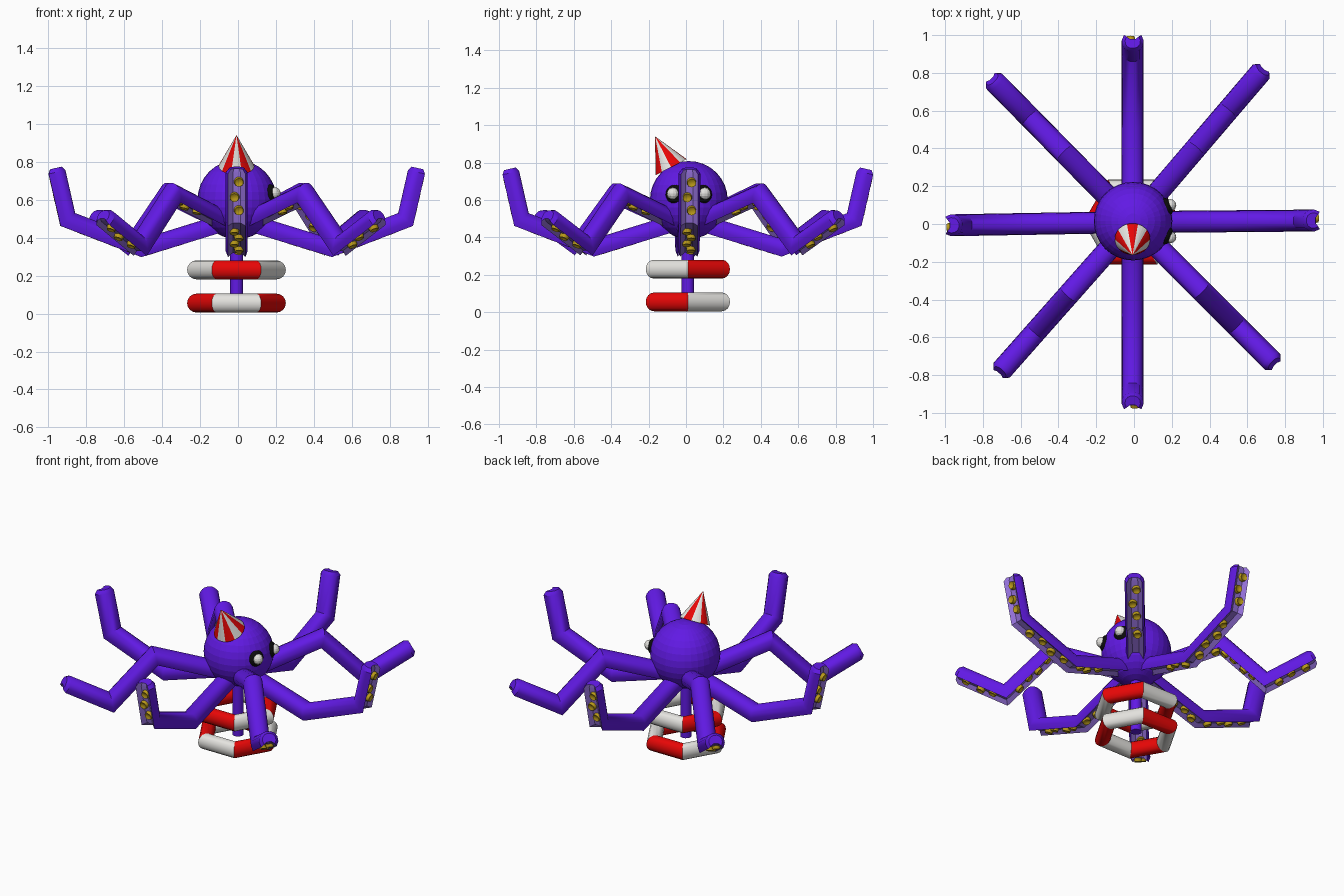
import bpy, bmesh, math
from mathutils import Vector, Matrix

if "Cube" in bpy.data.objects:
    bpy.data.objects.remove(bpy.data.objects["Cube"])


def material(name, rgb):
    m = bpy.data.materials.new(name)
    m.use_nodes = True
    m.diffuse_color = (*rgb, 1)
    m.node_tree.nodes["Principled BSDF"].inputs["Base Color"].default_value = (*rgb, 1)
    return m


PURPLE = material("purple", (0.12, 0.01, 0.78))
LILAC = material("lilac", (0.29, 0.16, 0.68))
GOLD = material("gold", (0.5, 0.33, 0.01))
RED = material("red", (0.8, 0.002, 0.002))
WHITE = material("white", (0.78, 0.77, 0.74))
BLACK = material("black", (0.004, 0.004, 0.004))
CENTRE = Vector((-0.005, 0.015, 0.6))


def finish(name, bm, mats, smooth=None):
    mesh = bpy.data.meshes.new(name)
    bmesh.ops.recalc_face_normals(bm, faces=bm.faces)
    bm.to_mesh(mesh)
    bm.free()
    for m in mats:
        mesh.materials.append(m)
    ob = bpy.data.objects.new(name, mesh)
    bpy.context.collection.objects.link(ob)
    if smooth:
        bpy.ops.object.select_all(action="DESELECT")
        ob.select_set(True)
        bpy.context.view_layer.objects.active = ob
        bpy.ops.object.shade_smooth_by_angle(angle=math.radians(smooth))
    return ob


def ball(name, centre, radius, mat, u=32, v=16):
    bm = bmesh.new()
    bmesh.ops.create_uvsphere(bm, u_segments=u, v_segments=v, radius=radius,
                              matrix=Matrix.Translation(centre))
    return finish(name, bm, [mat])


# Head and eyes
ball("head", CENTRE, 0.208, PURPLE)
for side, s in (("left", 1), ("right", -1)):
    ball(side + "_eye_socket", CENTRE + Vector((0.157, s * 0.068, 0.028)), 0.057, BLACK, 16, 10)
    ball(side + "_eye", CENTRE + Vector((0.197, s * 0.085, 0.034)), 0.032, WHITE, 12, 8)

# Striped party hat, tilted forward
base, apex = Vector((-0.008, -0.08, 0.775)), Vector((-0.008, -0.165, 0.94))
axis = apex - base
STRIPE = math.tau / 10
bm = bmesh.new()
bmesh.ops.create_cone(bm, cap_ends=True, segments=40, radius1=0.094, radius2=0,
                      depth=axis.length, matrix=Matrix.Rotation(STRIPE / 2, 4, "Z"))
for f in bm.faces:
    c = f.calc_center_median()
    turn = math.atan2(c.x, -c.y) + STRIPE / 2
    f.material_index = math.floor(turn / STRIPE) % 2
tilt = Matrix.Rotation(math.atan2(-axis.y, axis.z), 4, "X")
bm.transform(Matrix.Translation((base + apex) / 2) @ tilt)
finish("party_hat", bm, [WHITE, RED])

# Arms: a round-backed section, grooved below, swept along a bent path (radius, height)
HALF = [(0.02, -0.024), (0.046, -0.045), (0.058, -0.015), (0.054, 0.015),
        (0.038, 0.036), (0.014, 0.046)]
SECTION = HALF + [(-u, v) for u, v in reversed(HALF)]


def add_sucker(bm, place):
    ring = bmesh.ops.create_cone(bm, cap_ends=True, segments=10, radius1=0.027,
                                 radius2=0.023, depth=0.02, matrix=place)
    faces = {f for v in ring["verts"] for f in v.link_faces}
    for f in faces:
        f.material_index = 2
    out = place.to_3x3() @ Vector((0, 0, 1))
    top = max(faces, key=lambda f: f.calc_center_median().dot(out))
    bmesh.ops.inset_region(bm, faces=[top], thickness=0.012)
    bmesh.ops.translate(bm, verts=top.verts, vec=-out * 0.007)


def make_arm(name, path, angle):
    bm = bmesh.new()
    pts = [Vector(p) for p in path]
    dirs = [(b - a).normalized() for a, b in zip(pts, pts[1:])]
    rings = []

    def add_ring(p, normal, scale=1.0):
        rings.append([bm.verts.new((p.x + normal.x * v * scale, u * scale,
                                    p.y + normal.y * v * scale)) for u, v in SECTION])

    for i, p in enumerate(pts):
        before, after = dirs[max(i - 1, 0)], dirs[min(i, len(dirs) - 1)]
        d = (before + after).normalized()
        add_ring(p, Vector((-d.y, d.x)) / max(d.dot(after), 0.75))
    tip = dirs[-1]
    add_ring(pts[-1] + tip * 0.022, Vector((-tip.y, tip.x)), 0.7)

    n = len(SECTION)
    for a, b in zip(rings, rings[1:]):
        for k in range(n):
            f = bm.faces.new((a[k], a[(k + 1) % n], b[(k + 1) % n], b[k]))
            f.material_index = 1 if k in (0, n - 2, n - 1) else 0
    bm.faces.new(rings[0])
    bm.faces.new(rings[-1])

    # Suckers zigzag along the underside of each stretch
    for i, fractions in enumerate(((0.6, 0.75, 0.9), (0.15, 0.36, 0.57, 0.78),
                                   (0.22, 0.5, 0.82))):
        d = dirs[i]
        down = Vector((d.y, -d.x))
        for j, t in enumerate(fractions):
            p = pts[i].lerp(pts[i + 1], t) + down * 0.036
            out = Vector((down.x, 0, down.y))
            turn = out.to_track_quat("Z", "Y").to_matrix().to_4x4()
            add_sucker(bm, Matrix.Translation((p.x, 0.012 * (-1) ** j, p.y)) @ turn)
    bm.transform(Matrix.Translation((-0.007, 0.01, 0))
                 @ Matrix.Rotation(math.radians(angle), 4, "Z"))
    finish(name, bm, [PURPLE, LILAC, GOLD], 36)


LOW_ARM = [(0.03, 0.49), (0.5, 0.345), (0.89, 0.495), (0.947, 0.745)]
HIGH_ARM = [(0.03, 0.47), (0.51, 0.635), (0.775, 0.36), (1.04, 0.505)]
for name, angle in (("left", 0.5), ("back", 90), ("right", 181), ("front", 270)):
    make_arm(name + "_arm", LOW_ARM, angle)
for name, angle in (("back_left", 49.5), ("back_right", 134.5),
                    ("front_right", 228.5), ("front_left", -45)):
    make_arm(name + "_arm", HIGH_ARM, angle)

# Central pole
bm = bmesh.new()
bmesh.ops.create_cone(bm, cap_ends=True, segments=12, radius1=0.034, radius2=0.034,
                      depth=0.44, matrix=Matrix.Translation((-0.007, 0.01, 0.28)))
finish("pole", bm, [PURPLE], 40)


# Six-sided striped float rings
def float_ring(name, height, front_colour, side_colour):
    bpy.ops.mesh.primitive_torus_add(major_segments=6, minor_segments=16, major_radius=0.21,
                                     minor_radius=0.05, location=(-0.008, 0.01, height))
    ob = bpy.context.object
    ob.name = name
    ob.data.materials.append(front_colour)
    ob.data.materials.append(side_colour)
    for f in ob.data.polygons:
        turn = math.atan2(f.center.x, -f.center.y) + math.pi / 6
        f.material_index = math.floor(turn / (math.pi / 3)) % 2
    bpy.ops.object.shade_smooth_by_angle(angle=math.radians(35))


float_ring("upper_ring", 0.23, RED, WHITE)
float_ring("lower_ring", 0.055, WHITE, RED)
